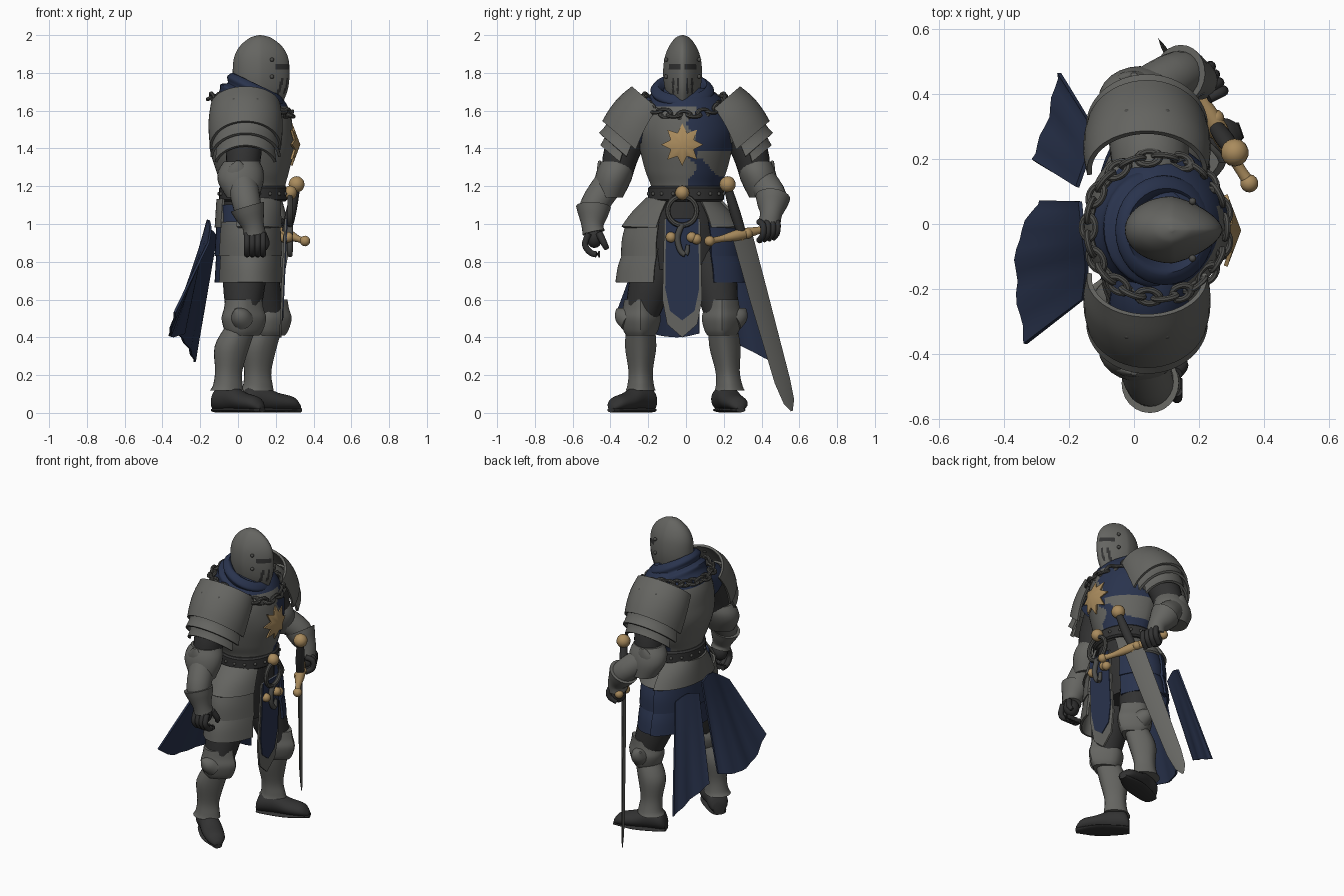
import bpy, bmesh, math
from mathutils import Vector, Matrix

cube = bpy.data.objects.get("Cube")
if cube:
    bpy.data.objects.remove(cube)

UP = Vector((0, 0, 1))
made = []


def material(name, *rgb):
    m = bpy.data.materials.new(name)
    m.use_nodes = True
    m.diffuse_color = (*rgb, 1)
    m.node_tree.nodes["Principled BSDF"].inputs["Base Color"].default_value = (*rgb, 1)
    return m


steel = material("steel", .13, .13, .12)
iron = material("dark iron", .075, .075, .07)
leather = material("black leather", .032, .032, .032)
blue = material("navy cloth", .022, .033, .074)
gold = material("brass", .4, .26, .11)


def finish(name, bm, mats, thick=0, rule=None):
    bm.normal_update()
    if thick:
        bmesh.ops.solidify(bm, geom=bm.faces[:], thickness=thick)
    bmesh.ops.recalc_face_normals(bm, faces=bm.faces[:])
    for f in bm.faces:
        f.material_index = rule(f.calc_center_median()) if rule else 0
    mesh = bpy.data.meshes.new(name)
    bm.to_mesh(mesh)
    bm.free()
    for m in mats if isinstance(mats, list) else [mats]:
        mesh.materials.append(m)
    ob = bpy.data.objects.new(name, mesh)
    bpy.context.collection.objects.link(ob)
    made.append(ob)


def smooth(rows, sub):
    """Catmull-Rom through rows of numbers."""
    out = []
    for i in range(len(rows) - 1):
        a, b, c, d = (Vector(rows[min(max(i + k, 0), len(rows) - 1)]) for k in (-1, 0, 1, 2))
        for j in range(sub):
            t = j / sub
            out.append(b + (c - a) * t / 2 + (a * 2 - b * 5 + c * 4 - d) * t * t / 2
                       + (b * 3 - a - c * 3 + d) * t ** 3 / 2)
    return out + [Vector(rows[-1])]


def tube(name, rings, mats, axis=None, side=(0, 1, 0), n=24, sub=4, arc=None, thick=0, beak=0, rule=None):
    """Loft through rings (x, y, z, radius, side radius)."""
    bm = bmesh.new()
    rings = smooth(rings, sub)
    start, end = arc or (0, 360)
    count = n + 1 if arc else n
    rows = []
    for i, r in enumerate(rings):
        before, after = rings[max(i - 1, 0)], rings[min(i + 1, len(rings) - 1)]
        d = Vector(axis) if axis else Vector(after[:3]) - Vector(before[:3])
        d.normalize()
        v = Vector(side) - d * d.dot(Vector(side))
        v.normalize()
        u = v.cross(d)
        row = []
        for k in range(count):
            t = math.radians(start + (end - start) * k / n)
            c, s = math.cos(t), math.sin(t)
            front = max(c, 0) * beak
            c *= 1 + .3 * front * (1 - abs(s))
            s *= 1 - front
            row.append(bm.verts.new(Vector(r[:3]) + u * c * max(r[3], .001) + v * s * max(r[4], .001)))
        rows.append(row)
    for a, b in zip(rows, rows[1:]):
        for k in range(n):
            j = (k + 1) % count
            bm.faces.new((a[k], a[j], b[j], b[k]))
    if not arc:
        bm.faces.new(rows[0])
        bm.faces.new(rows[-1])
    finish(name, bm, mats, thick, rule)


def limb(name, points, mat, **kw):
    tube(name, [(*p, r, r) for p, r in points], mat, **kw)


def balls(name, spots, radius, mat, scale=(1, 1, 1)):
    bm = bmesh.new()
    for p in spots:
        bmesh.ops.create_uvsphere(bm, u_segments=14, v_segments=10, radius=radius,
                                  matrix=Matrix.Translation(p) @ Matrix.Diagonal((*scale, 1)))
    finish(name, bm, mat)


def plate(name, outline, x, lean, thick, mat):
    """Flat plate from (y, z) points, leaning with height."""
    bm = bmesh.new()
    bm.faces.new([bm.verts.new((x + lean * z, y, z)) for y, z in outline])
    finish(name, bm, mat, thick)


def ring(name, place, major, minor, mat, turn=(0, 0, 0), stretch=1):
    bpy.ops.mesh.primitive_torus_add(location=place, rotation=turn, major_radius=major, minor_radius=minor,
                                     major_segments=20, minor_segments=8)
    ob = bpy.context.object
    ob.name = name
    ob.scale.x = stretch
    ob.data.materials.append(mat)
    made.append(ob)


# Helmet with a front ridge, eye slits and breathing slots
def visor(c):
    y = abs(c.y + .018)
    if c.x > .14 and (1.815 < c.z < 1.842 and .012 < y < .074):
        return 1
    return int(c.x > .14 and 1.69 < c.z < 1.77 and (.02 < y < .03 or .045 < y < .056))


helmet = [(2, .005, .005), (1.985, .055, .038), (1.94, .108, .072), (1.88, .138, .095), (1.8, .145, .103),
          (1.72, .138, .094), (1.65, .115, .072), (1.6, .09, .055)]
tube("helmet", [(.117, -.018, z, a, b) for z, a, b in helmet], [steel, leather],
     axis=UP, n=96, sub=9, beak=.25, rule=visor)
balls("helmet_rivets", [(.18, s * .088 - .018, z) for s in (-1, 1) for z in (1.87, 1.78)], .011, iron)

# Cloth cowl, sloping down to the front
tube("cowl", [(.055, -.01, 1.58, .2, .2), (.065, -.01, 1.63, .18, .185), (.075, -.015, 1.66, .185, .18),
              (.085, -.015, 1.68, .155, .16), (.095, -.02, 1.71, .168, .168), (.1, -.02, 1.74, .135, .13),
              (.1, -.01, 1.7, .11, .1)], blue, axis=(.43, 0, .9), n=32)


# Breastplate, with cloth over the left half
def coat(c):
    left = c.x > 0 and c.y > .03 + .025 * math.sin(c.z * 40)
    gap = 1.3 + .05 * math.sin(c.y * 25) < c.z < 1.39 and c.y > .06
    return int(c.z > 1.62 or left and not gap)


torso = [(1.12, .08, .16, .18), (1.2, .08, .165, .185), (1.28, .075, .19, .215), (1.4, .07, .22, .245),
         (1.5, .07, .215, .26), (1.59, .07, .2, .235), (1.66, .07, .165, .19), (1.72, .07, .1, .12)]
tube("breastplate", [(x, 0, z, a, b) for z, x, a, b in torso], [steel, blue], axis=UP, n=112, sub=9, beak=.1, rule=coat)
tube("belt", [(.08, 0, 1.12, .17, .19), (.08, 0, 1.13, .18, .2), (.08, 0, 1.19, .18, .2),
              (.08, 0, 1.2, .17, .19)], leather, axis=UP, n=40, sub=1)
angles = [math.radians(20 * k) for k in range(18)]
balls("belt_studs", [(.08 + .18 * math.cos(t), .2 * math.sin(t), 1.16) for t in angles], .01, iron)

# Chain around the shoulders, hanging lower in front
for k in range(26):
    t = math.tau * k / 26
    ring("chain_link", (.07 + .21 * math.cos(t), .215 * math.sin(t) - .01, 1.575 + .095 * min(1, 1 - math.cos(t))),
         .023, .01, iron, (math.radians(25 if k % 2 else 110), 0, t + math.pi / 2), 1.4)

# Eight pointed star, raised at the centre
bm = bmesh.new()
mid = bm.verts.new((.33, -.02, 1.42))
rim = []
for k in range(16):
    t, r = math.tau * k / 16, .066 if k % 2 else .112
    rim.append(bm.verts.new((.327 - r * .35, -.02 + r * math.sin(t), 1.42 + r * math.cos(t))))
for k in range(16):
    bm.faces.new((mid, rim[k], rim[k - 1]))
finish("chest_star", bm, gold, .012)

# Pauldrons of three overlapping plates, tilted outward, and upper arms
layers = [(97, [(.165, 1.625, .185, .16), (.215, 1.555, .195, .182), (.255, 1.48, .195, .198), (.285, 1.41, .188, .208)]),
          (85, [(.26, 1.46, .18, .185), (.28, 1.4, .178, .19), (.3, 1.345, .188, .212)]),
          (72, [(.275, 1.42, .165, .175), (.295, 1.34, .165, .18), (.305, 1.29, .172, .196)])]
for s, label in ((-1, "right"), (1, "left")):
    for half, rows in layers:
        tube(label + "_pauldron", [(.04, s * y, z, a, b) for y, z, a, b in rows], steel, axis=(0, s * .65, -.76),
             side=(0, s * .76, .65), arc=(90 - half, 90 + half), thick=.015, n=28)
    balls(label + "_pauldron_rivets", [(.04 + e, s * .342, 1.655) for e in (-.06, .06)], .013, iron)
    limb(label + "_shoulder_lining", [((.05, s * .08, 1.57), .1), ((.05, s * .2, 1.55), .12),
                                      ((.04, s * .28, 1.5), .12)], blue if s < 0 else steel)
    limb(label + "_upper_arm", [((.03, s * .27, 1.53), .1), ((.03, s * .34, 1.38), .095),
                                ((.02, s * .37, 1.24), .08)], leather)
    tube(label + "_elbow_guard", [(.02, s * .365, 1.33, .095, .085), (.015, s * .375, 1.28, .12, .098),
                                  (.015, s * .39, 1.22, .12, .095), (.025, s * .41, 1.14, .085, .075)], steel, axis=UP)
    tube(label + "_elbow_wing", [(.01, s * .39, 1.2, .08, .06), (0, s * .435, 1.27, .07, .04),
                                 (0, s * .46, 1.335, .01, .006)], steel)


def gauntlet(label, elbow, cuff, wrist, hand, across, curl):
    limb(label + "_forearm", [(elbow, .08), (cuff, .074), (wrist, .05)], steel)
    a, b, c = Vector(cuff), Vector(wrist), Vector(hand)
    limb(label + "_cuff", [(a, .092), (a.lerp(b, .4), .08), (b, .058), (b.lerp(c, .6), .06)], steel)
    balls(label + "_palm", [hand], .052, leather, (1, .85, 1.1))
    for k in range(4):
        base = c + Vector(across) * (k - 1.5)
        limb(label + "_finger", [(base + Vector(p), .017) for p in curl], leather, n=10)


gauntlet("right", (.02, -.39, 1.24), (.05, -.49, 1.09), (.08, -.495, .99), (.09, -.485, .93), (.028, 0, 0),
         [(0, -.03, .02), (0, -.05, -.04), (0, -.015, -.085), (0, .03, -.09)])
limb("right_thumb", [((.13, -.46, .95), .02), ((.15, -.435, .9), .018), ((.14, -.42, .87), .014)], leather, n=10)
gauntlet("left", (.02, .39, 1.24), (.14, .46, 1.14), (.195, .45, 1.05), (.2, .435, .97), (-.013, .025, .005),
         [(.01, -.01, .05), (.05, .01, .03), (.05, .01, -.02), (.01, -.01, -.05)])

# Sword held by the crossguard
guard = Vector((-.19, .33, .07))
limb("sword_guard", [((.36, .12, .91), .02), ((.32, .18, .92), .017), ((.26, .29, .945), .03),
                     ((.2, .4, .97), .018), ((.16, .48, .99), .022)], gold, side=UP)
balls("guard_knobs", [(.355, .125, .91), (.165, .475, .99), (.245, .29, .93), (.25, .325, .95)], .028, gold)
limb("sword_grip", [((.255, .295, .95), .024), ((.28, .26, 1.06), .028), ((.305, .225, 1.18), .022)], leather)
balls("sword_pommel", [(.31, .22, 1.21)], .043, gold)
tube("sword_blade", [(.255, .295, .95, .014, .062), (.19, .39, .6, .013, .058), (.11, .51, .17, .01, .048),
                     (.09, .545, .06, .007, .034), (.08, .56, .01, .001, .006)], steel, side=guard, n=4, sub=1)

# Hips and skirt plates: steel on the right, cloth on the left and behind
tube("mail_skirt", [(.07, 0, 1.14, .155, .175), (.065, 0, .95, .15, .2), (.065, 0, .76, .12, .19)], leather, axis=UP)
tiers = [(1.13, .98, .2, .33), (1.01, .83, .3, .33), (.87, .69, .31, .36)]
for top, low, wide, flare in tiers:
    first = top > 1.1
    for label, start, end, trim, cloth in (
            ("right", -112 if first else -150, -28, 0, steel), ("left", 28, 110, .05, steel if first else blue),
            ("back", 100, 215, .03, steel if first else blue)):
        rows = [(top, .165, wide), ((top + low) / 2, .17, (wide + flare) / 2 + .01), (low, .175, flare)]
        tube(label + "_skirt_plate", [(.065, 0, z, a, b - trim) for z, a, b in rows], cloth,
             axis=UP, arc=(start, end), thick=.014)
tube("right_skirt_cloth", [(.065, 0, 1.1, .16, .22), (.065, 0, .9, .165, .305)], blue, axis=UP,
     arc=(-150, -95), thick=.012)

# Legs
legs = {"right": (-1, (.04, -.14, .86), (.025, -.24, .5), (-.06, -.24, .13), (-.1, -.2), (.12, -.39)),
        "left": (1, (.06, .13, .86), (.16, .19, .5), (.1, .23, .13), (.04, .19), (.32, .285))}
for label, (s, hip, knee, ankle, heel, toe) in legs.items():
    k, a = Vector(knee), Vector(ankle)
    limb(label + "_thigh", [(hip, .11), (Vector(hip).lerp(k, .5), .112), (k, .085)], leather)
    tube(label + "_knee_guard", [(*(k + UP * h), r, r * .95) for h, r in
                                 ((.1, .092), (.05, .1), (0, .112), (-.06, .098), (-.09, .08))], steel,
         axis=UP, beak=.35)
    limb(label + "_knee_wing", [(k + Vector((0, s * .06, -.01)), .06), (k + Vector((-.02, s * .1, .02)), .045),
                                (k + Vector((-.04, s * .125, .05)), .006)], steel)
    back = Vector((-.025, 0, 0))
    tube(label + "_greave", [(*(k.lerp(a, f) + back * g), r, r * .92) for f, g, r in
                             ((.1, 0, .08), (.4, 1, .09), (.75, .5, .07), (.95, 0, .076), (1.03, 0, .086))], steel,
         axis=UP, beak=.2)
    h, t = Vector((*heel, 0)), Vector((*toe, 0))
    tube(label + "_boot", [(*(h.lerp(t, f) + UP * (r + .012)), r, w) for f, r, w in
                           ((-.08, .035, .04), (.02, .062, .062), (.3, .066, .062), (.6, .048, .066),
                            (.9, .036, .054), (1.03, .015, .02))], leather, axis=t - h)
    tube(label + "_sole", [(*(h.lerp(t, f) + UP * .015), .012, w) for f, w in
                           ((-.08, .04), (.1, .056), (.6, .066), (1.04, .025))], leather, axis=t - h)

# Tabard with a steel border, and the hanging ring and hook
border = [(-.115, 1.03), (.075, 1.03), (.085, .6), (.06, .47), (-.02, .4), (-.1, .47), (-.125, .6)]
inner = [(-.105, 1.03), (.065, 1.03), (.07, .66), (.045, .54), (-.02, .49), (-.085, .54), (-.11, .66)]
plate("tabard_border", border, .2, .045, .012, steel)
plate("tabard_cloth", inner, .209, .045, .008, blue)
balls("belt_knob", [(.275, -.02, 1.165)], .038, gold)
ring("hanging_ring", (.275, -.02, 1.07), .077, .014, iron, (0, math.pi / 2, 0))
limb("hanging_hook", [((.275, -.02, 1), .016), ((.275, -.045, .93), .016), ((.275, -.03, .86), .015),
                      ((.275, 0, .84), .014), ((.275, .01, .89), .01)], iron, n=12)
balls("hook_beads", [(.265, -.08, .93), (.265, .03, .93), (.265, .055, .92)], .028, gold)


# Torn cape halves
def cape(name, top, bottom):
    bm = bmesh.new()
    tops, ends = smooth(top, 5), smooth(bottom, 5)
    rows = []
    for i in range(7):
        rows.append([bm.verts.new(a.lerp(b, i / 6) + Vector((.005 * math.sin(k * 1.6) * i / 6, 0, 0)))
                     for k, (a, b) in enumerate(zip(tops, ends))])
    for a, b in zip(rows, rows[1:]):
        for k in range(len(a) - 1):
            bm.faces.new((a[k], a[k + 1], b[k + 1], b[k]))
    finish(name, bm, blue, .012)


cape("right_cape", [(-.16, .07, 1), (-.15, -.03, 1.02), (-.14, -.13, .97), (-.15, -.23, .9)],
     [(-.28, .07, .42), (-.345, -.05, .4), (-.35, -.21, .43), (-.325, -.37, .53)])
cape("left_cape", [(-.18, .115, .95), (-.15, .2, .97), (-.12, .28, .94)],
     [(-.315, .2, .41), (-.265, .33, .34), (-.235, .465, .27)])

# Smooth shading with sharp edges kept
bpy.ops.object.select_all(action="DESELECT")
for ob in made:
    ob.select_set(True)
bpy.context.view_layer.objects.active = made[0]
bpy.ops.object.shade_smooth_by_angle(angle=math.radians(40))
